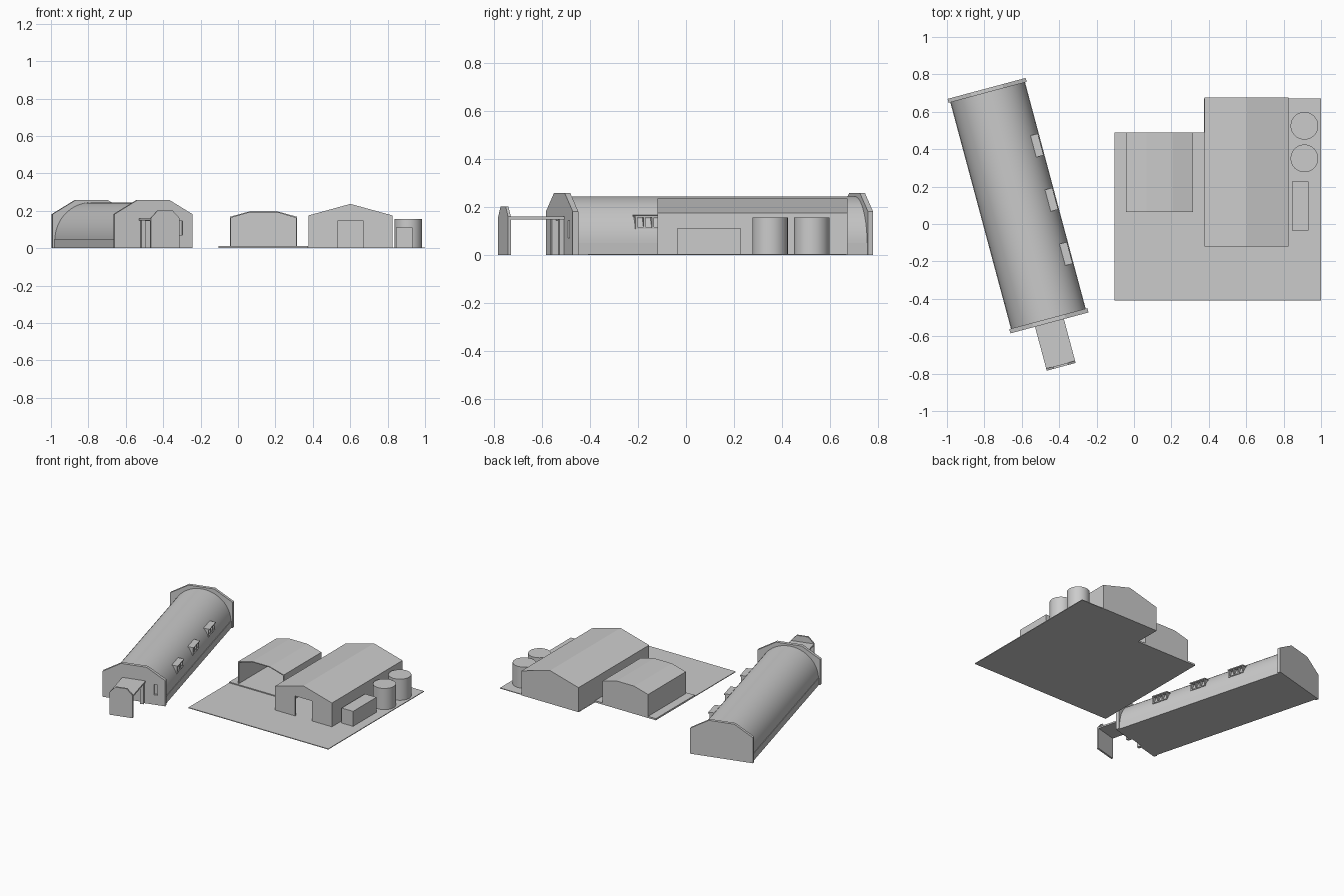
import bpy, bmesh, math
from mathutils import Matrix

if "Cube" in bpy.data.objects:
    bpy.data.objects.remove(bpy.data.objects["Cube"])

HUT = Matrix.Translation((-0.62, 0.098, 0)) @ Matrix.Rotation(math.radians(15), 4, 'Z')
WORLD = Matrix.Identity(4)


def prism(name, profile, y0, y1, frame=WORLD, smooth=False):
    """Extrude an (x, z) profile along y."""
    bm = bmesh.new()
    face = bm.faces.new([bm.verts.new((x, y0, z)) for x, z in profile])
    ext = bmesh.ops.extrude_face_region(bm, geom=[face])
    moved = [v for v in ext['geom'] if isinstance(v, bmesh.types.BMVert)]
    bmesh.ops.translate(bm, verts=moved, vec=(0, y1 - y0, 0))
    bmesh.ops.recalc_face_normals(bm, faces=bm.faces)
    mesh = bpy.data.meshes.new(name)
    bm.to_mesh(mesh)
    bm.free()
    ob = bpy.data.objects.new(name, mesh)
    bpy.context.collection.objects.link(ob)
    ob.matrix_world = frame
    if smooth:
        activate(ob)
        bpy.ops.object.shade_smooth_by_angle(angle=math.radians(30))
    return ob


def box(name, x0, x1, y0, y1, z0, z1, frame=WORLD):
    return prism(name, [(x0, z0), (x1, z0), (x1, z1), (x0, z1)], y0, y1, frame)


def activate(ob):
    bpy.ops.object.select_all(action='DESELECT')
    ob.select_set(True)
    bpy.context.view_layer.objects.active = ob


def cut(ob, *cutters):
    for c in cutters:
        mod = ob.modifiers.new('cut', 'BOOLEAN')
        mod.operation = 'DIFFERENCE'
        mod.solver = 'EXACT'
        mod.object = c
        bpy.context.view_layer.update()
        activate(ob)
        bpy.ops.object.modifier_apply(modifier=mod.name)
        bpy.data.objects.remove(c)


def clipped(w, eave, top, flat):
    """End wall outline with clipped top corners."""
    return [(-w, 0), (w, 0), (w, eave), (flat, top), (-flat, top), (-w, eave)]


# Barrel-roofed hut
arc = [(0.204 * math.cos(math.pi * i / 32), 0.043 + 0.202 * math.sin(math.pi * i / 32))
       for i in range(33)]
prism('barrel_roof', arc, -0.635, 0.635, HUT, smooth=True)
box('hut_plinth', -0.207, 0.207, -0.635, 0.635, 0, 0.05, HUT)
wall = clipped(0.216, 0.182, 0.258, 0.088)
prism('hut_back_wall', wall, 0.627, 0.649, HUT)
front = prism('hut_front_wall', wall, -0.649, -0.625, HUT)
cut(front,
    box('door_cut', -0.05, 0.05, -0.7, -0.633, -0.01, 0.145, HUT),
    box('window_cut', 0.138, 0.162, -0.7, -0.633, 0.07, 0.145, HUT))

# Dormer windows along one side of the hut
for i, y in enumerate((0.285, -0.015, -0.315)):
    n = f'dormer_{i + 1}_'
    box(n + 'back', 0.12, 0.172, y - 0.056, y + 0.056, 0.11, 0.158, HUT)
    box(n + 'sill', 0.15, 0.198, y - 0.058, y + 0.058, 0.108, 0.115, HUT)
    prism(n + 'roof', [(0.14, 0.16), (0.202, 0.157), (0.202, 0.164), (0.14, 0.168)],
          y - 0.06, y + 0.06, HUT)
    for k in range(4):
        c = y - 0.053 + k * 0.106 / 3
        box(n + f'post_{k + 1}', 0.15, 0.196, c - 0.004, c + 0.004, 0.11, 0.16, HUT)

# Porch with a free-standing shield wall
prism('shield_wall', clipped(0.08, 0.16, 0.203, 0.04), -0.892, -0.88, HUT)
box('porch_roof', -0.08, 0.08, -0.882, -0.645, 0.149, 0.16, HUT)
for name, s in (('left', -1), ('right', 1)):
    x0, x1 = sorted((s * 0.05, s * 0.072))
    box(f'door_jamb_{name}', x0, x1, -0.668, -0.645, 0, 0.15, HUT)

# Ground slabs
box('apron_front', -0.105, 1.0, -0.41, 0.05, 0, 0.005)
box('apron_side', 0.375, 1.0, 0.05, 0.67, 0, 0.005)
box('shed_slab', -0.105, 0.375, 0.05, 0.49, 0, 0.012)

# Gabled hall, hollow with a front doorway
hall = prism('hall', [(0.376, 0), (0.826, 0), (0.826, 0.175), (0.601, 0.237), (0.376, 0.175)],
             -0.12, 0.675)
cut(hall,
    prism('hall_inside', [(0.386, -0.01), (0.816, -0.01), (0.816, 0.167), (0.601, 0.227),
                          (0.386, 0.167)], -0.11, 0.665),
    box('hall_door', 0.535, 0.667, -0.2, -0.05, -0.02, 0.147))

# Small shed with a shallow curved roof and an open front
def shed_outline(t, z0):
    return [(0.136 + x, z) for x, z in ((-0.18 + t, z0), (0.18 - t, z0), (0.18 - t, 0.168 - t),
            (0.07, 0.198 - t), (-0.07, 0.198 - t), (-0.18 + t, 0.168 - t))]


shed = prism('open_shed', shed_outline(0, 0), 0.065, 0.49)
cut(shed, prism('shed_inside', shed_outline(0.006, -0.01), 0.0, 0.484))

# Storage tanks and box unit
for i, y in enumerate((0.525, 0.351)):
    bpy.ops.mesh.primitive_cylinder_add(vertices=32, radius=0.074, depth=0.155,
                                        location=(0.911, y, 0.0785))
    bpy.context.object.name = f'tank_{i + 1}'
    bpy.ops.object.shade_smooth_by_angle(angle=math.radians(30))
box('storage_box', 0.844, 0.934, -0.036, 0.228, 0, 0.112)
